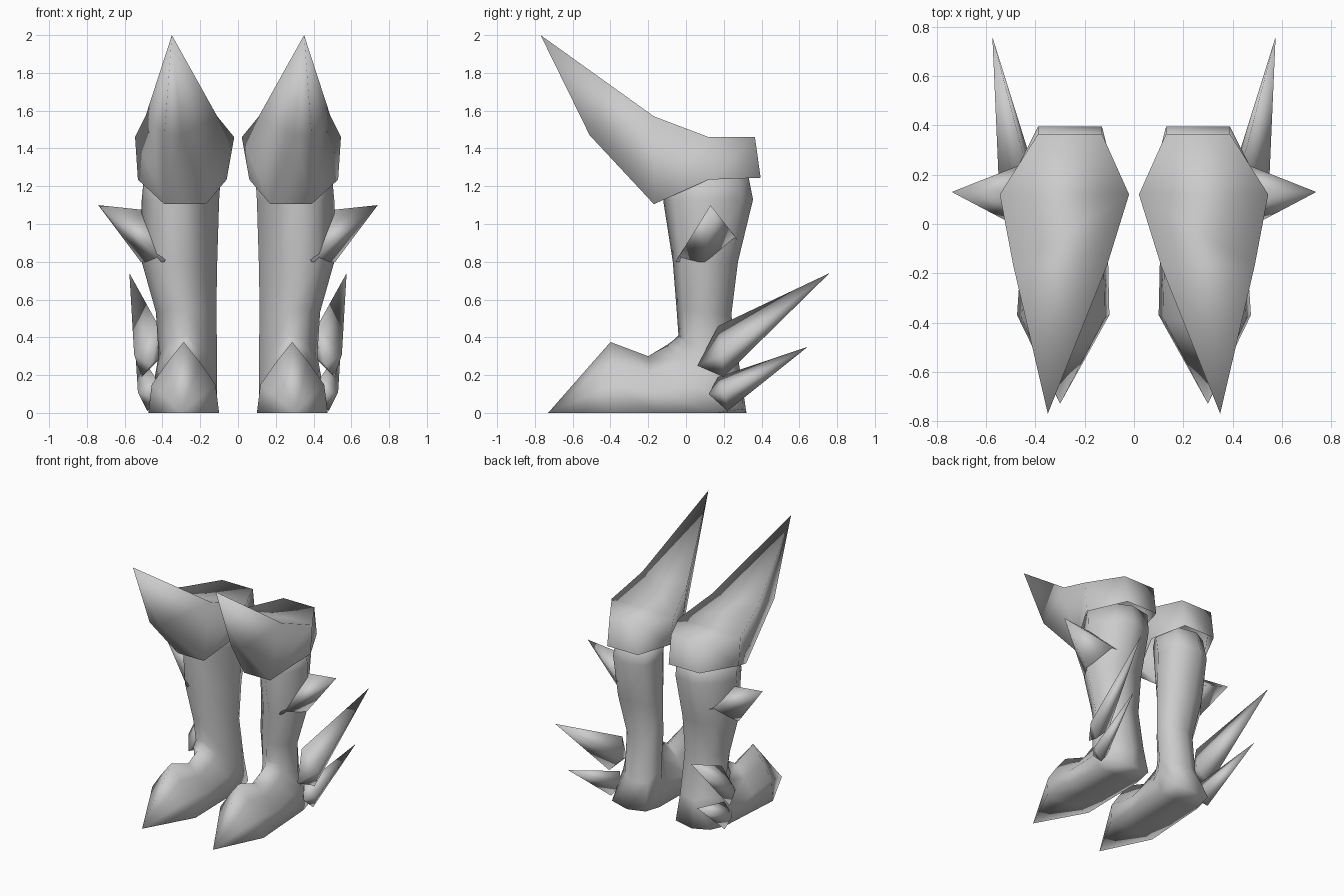
import bpy, bmesh

if "Cube" in bpy.data.objects:
    bpy.data.objects.remove(bpy.data.objects["Cube"])

grey = bpy.data.materials.new("plain_grey")
grey.diffuse_color = (0.6, 0.6, 0.6, 1)
grey.use_nodes = True
grey.node_tree.nodes["Principled BSDF"].inputs["Base Color"].default_value = grey.diffuse_color


def build(name, verts, faces):
    """Smooth mesh for the +x boot, mirrored to make the pair."""
    me = bpy.data.meshes.new(name)
    me.from_pydata(verts, [], faces)
    bm = bmesh.new()
    bm.from_mesh(me)
    bmesh.ops.recalc_face_normals(bm, faces=bm.faces)
    for f in bm.faces:
        f.smooth = True
    bm.to_mesh(me)
    bm.free()
    me.materials.append(grey)
    ob = bpy.data.objects.new(name, me)
    bpy.context.collection.objects.link(ob)
    mod = ob.modifiers.new("pair", 'MIRROR')
    mod.use_mirror_merge = False
    return ob


def spike(name, tip, ring, root):
    """Pointed shard: a ring joined to a tip and a root point."""
    n = len(ring)
    faces = []
    for i in range(n):
        j = (i + 1) % n
        faces += [(i, j, n), (j, i, n + 1)]
    return build(name, ring + [tip, root], faces)


# Cross-sections: (fraction from front to back, fraction of half width)
FOOT = [(0, 0), (.28, .45), (.6, .9), (1, 1), (1, 0), (1, -1), (.6, -.9), (.28, -.45)]
HEEL = [(0, 0), (.15, .6), (.5, 1), (.95, .85), (1, 0), (.96, -.9), (.5, -1), (.2, -.5)]
LEG = [(0, 0), (.13, .6), (.5, 1), (.87, .52), (1, 0), (.93, -.82), (.55, -1), (.2, -.48)]

# Boot rings: front (y, z), back (y, z), inner x, outer x, section
rings = [
    ((-.40, .375), (-.37, 0), .10, .475, FOOT),
    ((-.20, .30), (-.15, 0), .105, .46, FOOT),
    ((-.10, .36), (.16, 0), .11, .44, FOOT),
    ((-.06, .39), (.32, 0), .11, .44, HEEL),
    ((-.04, .41), (.29, .20), .11, .42, LEG),
    ((-.05, .55), (.24, .52), .115, .435, LEG),
    ((-.07, .80), (.275, .80), .11, .51, LEG),
    ((-.12, 1.12), (.355, 1.13), .10, .51, LEG),
    ((-.115, 1.28), (.325, 1.28), .09, .495, LEG),
]
verts = [(.30, -.73, 0)]
for (fy, fz), (by, bz), x0, x1, sec in rings:
    cx, hw = (x0 + x1) / 2, (x1 - x0) / 2
    verts += [(cx + w * hw, fy + t * (by - fy), fz + t * (bz - fz)) for t, w in sec]
faces = [(0, 1 + i, 1 + (i + 1) % 8) for i in range(8)]
for r in range(len(rings) - 1):
    a, b = 1 + 8 * r, 9 + 8 * r
    for i in range(8):
        j = (i + 1) % 8
        faces.append((a + i, a + j, b + j, b + i))
last = 1 + 8 * (len(rings) - 1)
faces.append(tuple(range(last, last + 8)))
build("boot", verts, faces)

# Knee guard sweeping up to a forward point, open below
guard = [
    (.35, -.77, 2.0),                                          # 0 tip
    (.49, -.17, 1.57), (.545, .12, 1.46), (.39, .365, 1.46),   # 1-3 outer rim
    (.13, .365, 1.46), (.02, .12, 1.46), (.11, -.17, 1.57),    # 4-6 inner rim
    (.39, -.51, 1.47), (.30, -.51, 1.47),                      # 7-8 front keel
    (.39, -.17, 1.105), (.53, .12, 1.235), (.39, .395, 1.245), # 9-11 outer hem
    (.13, .395, 1.245), (.06, .12, 1.235), (.17, -.17, 1.105), # 12-14 inner hem
]
build("knee_guard", guard, [
    (0, 1, 6), (1, 2, 5, 6), (2, 3, 4, 5),                     # top
    (0, 7, 1), (7, 9, 1), (9, 10, 2, 1), (10, 11, 3, 2),       # outer wall
    (0, 6, 8), (8, 6, 14), (14, 6, 5, 13), (13, 5, 4, 12),     # inner wall
    (0, 8, 7), (8, 14, 9, 7), (11, 12, 4, 3),                  # front and back
])

# Outward spike on the calf, flowing out of the leg
spike("calf_spike", (.74, .13, 1.10),
      [(.505, .13, 1.075), (.39, -.055, .80), (.515, .10, .80), (.385, .27, .92)],
      (.30, .12, .95))

# Two backward spikes at the ankle
spike("upper_heel_spike", (.575, .76, .74),
      [(.42, .17, .46), (.55, .19, .31), (.51, .20, .19), (.40, .20, .30)],
      (.46, .06, .25))
spike("lower_heel_spike", (.545, .645, .35),
      [(.44, .17, .19), (.53, .20, .11), (.48, .22, .01), (.41, .20, .10)],
      (.47, .12, .10))
